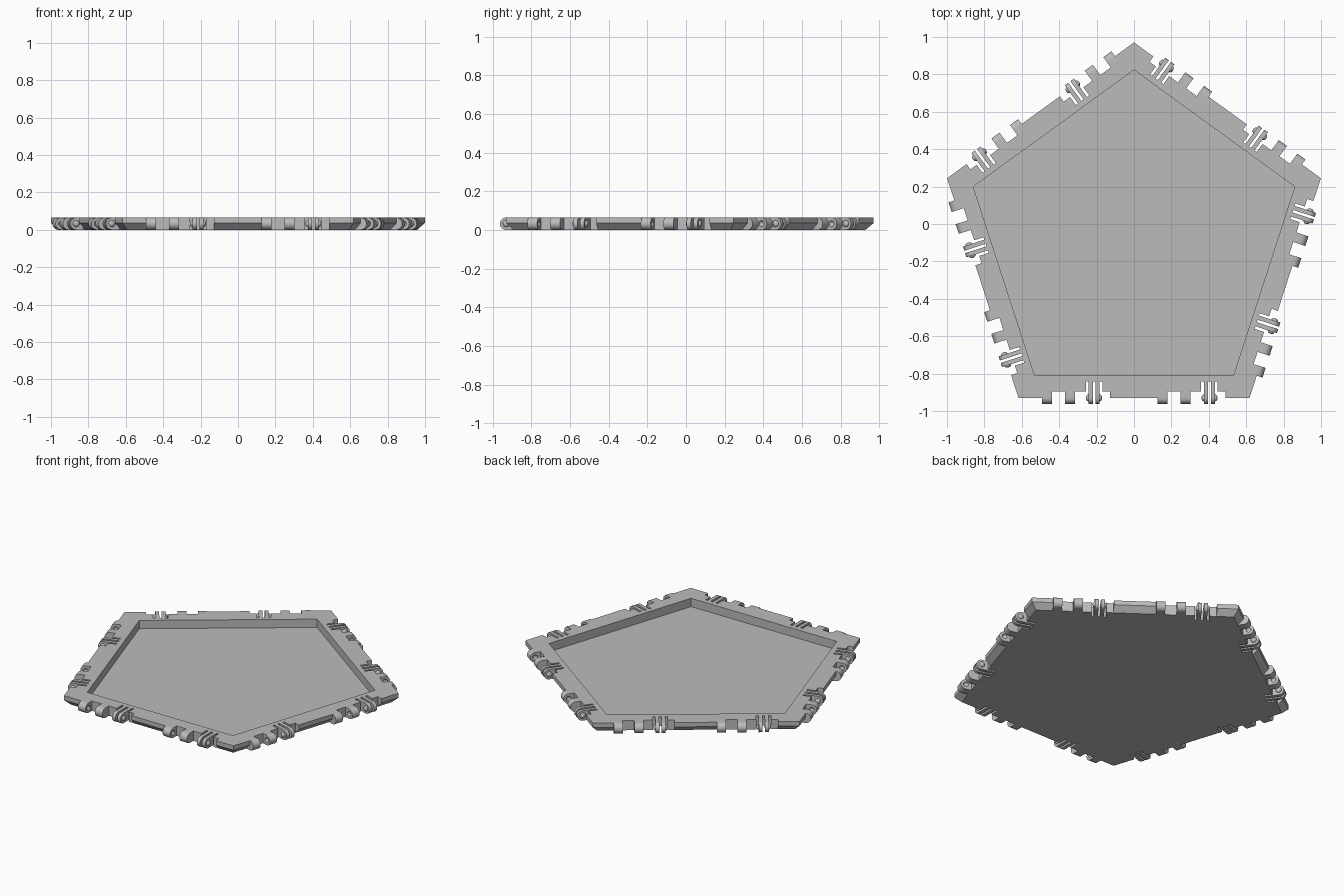
import bpy, bmesh
from math import pi, sin, cos, tan, radians
from mathutils import Matrix, Vector

default = bpy.data.objects.get("Cube")
if default:
    bpy.data.objects.remove(default, do_unlink=True)

HEIGHT = 0.065
CENTRE_Y = -0.08          # pentagon centre, so the bounds are centred
OUTER, CORE, RECESS = 0.85, 0.815, 0.731   # distances from centre to edge
SLOT_END = 0.762
FLOOR = 0.01
PIVOT = HEIGHT / 2
CLIPS = (-0.2135, 0.4035)                  # clip centres along each edge
TAB_OFFSETS = (-0.279, -0.156)             # tab starts measured from a clip
TAB_WIDTH = 0.054

grey = bpy.data.materials.new("light grey plastic")
grey.use_nodes = True
colour = (0.5, 0.5, 0.5, 1)
grey.diffuse_color = colour
bsdf = grey.node_tree.nodes["Principled BSDF"]
bsdf.inputs["Base Color"].default_value = colour
bsdf.inputs["Roughness"].default_value = 0.6


def finish(name, bm, repeat=True):
    """Repeat the geometry on all five edges and make an object."""
    if repeat:
        source = bm.verts[:] + bm.edges[:] + bm.faces[:]
        for k in range(1, 5):
            copy = bmesh.ops.duplicate(bm, geom=source)["geom"]
            verts = [g for g in copy if isinstance(g, bmesh.types.BMVert)]
            bmesh.ops.rotate(bm, verts=verts, matrix=Matrix.Rotation(k * radians(72), 3, "Z"))
    bmesh.ops.translate(bm, verts=bm.verts, vec=(0, CENTRE_Y, 0))
    bmesh.ops.recalc_face_normals(bm, faces=bm.faces)
    mesh = bpy.data.meshes.new(name)
    bm.to_mesh(mesh)
    bm.free()
    mesh.materials.append(grey)
    mesh.shade_smooth()
    mesh.set_sharp_from_angle(angle=radians(30))
    obj = bpy.data.objects.new(name, mesh)
    bpy.context.collection.objects.link(obj)
    return obj


def prism(bm, x0, x1, profile):
    """Extrude a (distance, z) profile along the front edge, mitred at corners."""
    ends = []
    for x in (x0, x1):
        ring = []
        for d, z in profile:
            limit = d * tan(pi / 5)
            ring.append(bm.verts.new((max(-limit, min(limit, x)), -d, z)))
        ends.append(ring)
    a, b = ends
    bm.faces.new(a)
    bm.faces.new(b[::-1])
    for i in range(len(a)):
        j = (i + 1) % len(a)
        bm.faces.new((a[i], b[i], b[j], a[j]))


def rounded(inner):
    """Flat-backed profile with a half-round nose about the hinge pivot."""
    nose = [(OUTER + PIVOT * cos(t), PIVOT + PIVOT * sin(t))
            for t in (-pi / 2 + pi * i / 14 for i in range(15))]
    return [(inner, 0)] + nose + [(inner, HEIGHT)]


def ball(bm, x, radius, depth):
    place = Matrix.Translation((x, -OUTER, PIVOT)) @ Matrix.Diagonal((depth, radius, radius, 1))
    turn = Matrix.Rotation(pi / 2, 4, "Y")
    bmesh.ops.create_uvsphere(bm, u_segments=16, v_segments=10, radius=1, matrix=place @ turn)


def cut(obj, cutter):
    cutter.hide_render = True
    cutter.hide_set(True)
    cutter.display_type = "WIRE"
    mod = obj.modifiers.new("cut", "BOOLEAN")
    mod.operation = "DIFFERENCE"
    mod.solver = "EXACT"
    mod.object = cutter
    # Apply the cut and drop the helper
    bpy.context.view_layer.update()
    graph = bpy.context.evaluated_depsgraph_get()
    result = bpy.data.meshes.new_from_object(obj.evaluated_get(graph))
    obj.modifiers.clear()
    obj.data = result
    bpy.data.objects.remove(cutter, do_unlink=True)
    result.set_sharp_from_angle(angle=radians(30))


# Shallow pentagonal tray
bm = bmesh.new()
rings = []
for apothem, z in ((CORE, 0), (CORE, HEIGHT), (RECESS, HEIGHT), (RECESS, FLOOR)):
    r = apothem / cos(pi / 5)
    rings.append([bm.verts.new((r * sin(k * radians(72)), r * cos(k * radians(72)), z))
                  for k in range(5)])
for low, high in zip(rings, rings[1:]):
    for i in range(5):
        j = (i + 1) % 5
        bm.faces.new((low[i], low[j], high[j], high[i]))
bm.faces.new(rings[0])
bm.faces.new(rings[-1])
tray = finish("tray", bm, repeat=False)

# Narrow slots that free the clip plates
bm = bmesh.new()
for c in CLIPS:
    for offset in (-0.037, 0, 0.037):
        prism(bm, c + offset - 0.007, c + offset + 0.007,
              [(SLOT_END, -0.1), (1, -0.1), (1, 0.2), (SLOT_END, 0.2)])
cut(tray, finish("slot_cutter", bm))

# Rim strips with a chamfered underside
bm = bmesh.new()
chamfer = [(CORE, 0), (OUTER, 0.036), (OUTER, HEIGHT), (CORE, HEIGHT)]
for x0, x1 in ((-1, -0.4925), (-0.128, 0.1245), (0.489, 1)):
    prism(bm, x0, x1, chamfer)
finish("rim_strips", bm)

# Rounded hinge tabs, dimpled where the clips snap in
bm = bmesh.new()
dimples = bmesh.new()
for c in CLIPS:
    starts = [c + t for t in TAB_OFFSETS]
    for x in starts:
        prism(bm, x, x + TAB_WIDTH, rounded(CORE))
    ball(dimples, starts[0] + TAB_WIDTH, 0.016, 0.012)
    ball(dimples, starts[1], 0.016, 0.012)
tabs = finish("hinge_tabs", bm)
cut(tabs, finish("dimple_cutter", dimples))

# Paired flexible clip plates with a snap bump on each outer side
bm = bmesh.new()
bumps = bmesh.new()
for c in CLIPS:
    for side in (-1, 1):
        x0, x1 = sorted((c + side * 0.007, c + side * 0.03))
        prism(bm, x0, x1, rounded(CORE))
        ball(bumps, c + side * 0.03, 0.018, 0.013)
finish("clip_plates", bm)
finish("clip_bumps", bumps)
